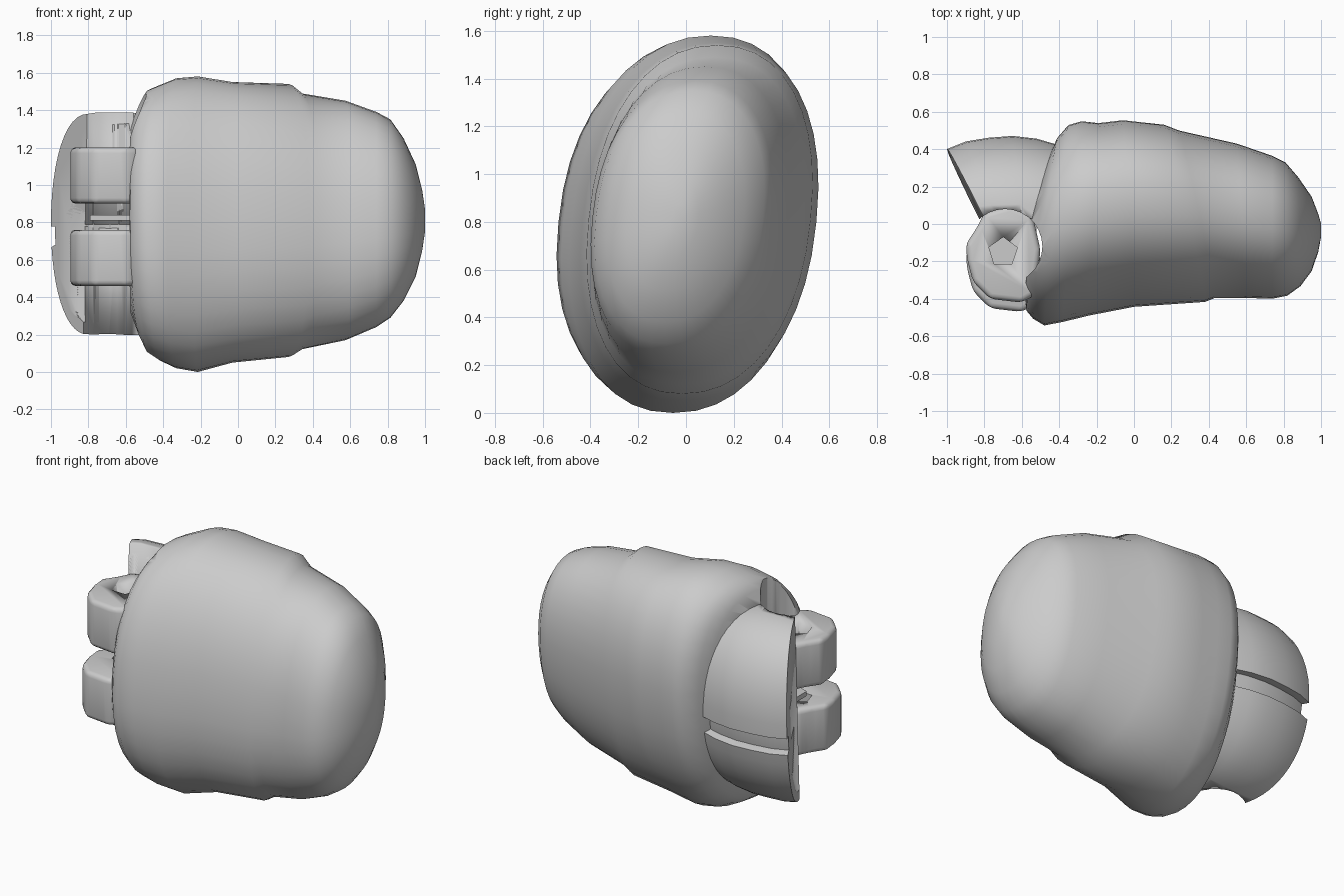
import bpy, bmesh, math

if "Cube" in bpy.data.objects:
    bpy.data.objects.remove(bpy.data.objects["Cube"])

TILT = 0.10
MID_Z = 0.79


def finish(name, bm, angle=35):
    bmesh.ops.recalc_face_normals(bm, faces=bm.faces)
    me = bpy.data.meshes.new(name)
    bm.to_mesh(me)
    bm.free()
    ob = bpy.data.objects.new(name, me)
    bpy.context.collection.objects.link(ob)
    bpy.ops.object.select_all(action='DESELECT')
    ob.select_set(True)
    bpy.context.view_layer.objects.active = ob
    bpy.ops.object.shade_smooth_by_angle(angle=math.radians(angle))
    return ob


def loft(name, rings, angle=35):
    bm = bmesh.new()
    loops = [[bm.verts.new(p) for p in r] for r in rings]
    n = len(loops[0])
    for a, b in zip(loops, loops[1:]):
        for i in range(n):
            j = (i + 1) % n
            bm.faces.new((a[i], a[j], b[j], b[i]))
    bm.faces.new(loops[0])
    bm.faces.new(loops[-1])
    return finish(name, bm, angle)


def prism(name, outline, z0, z1, bevel=0.0):
    bm = bmesh.new()
    f = bm.faces.new([bm.verts.new((x, y, z0)) for x, y in outline])
    r = bmesh.ops.extrude_face_region(bm, geom=[f])
    top = [v for v in r['geom'] if isinstance(v, bmesh.types.BMVert)]
    bmesh.ops.translate(bm, verts=top, vec=(0, 0, z1 - z0))
    # close the base if the extrusion removed it
    if bevel:
        bmesh.ops.recalc_face_normals(bm, faces=bm.faces)
        bmesh.ops.bevel(bm, geom=bm.edges[:], offset=bevel, segments=3,
                        profile=0.5, affect='EDGES', clamp_overlap=True)
    return finish(name, bm)


def circle(x, y, r, n, start=0.0):
    return [(x + r * math.cos(start + math.tau * i / n),
             y + r * math.sin(start + math.tau * i / n)) for i in range(n)]


def cut(target, cutter):
    m = target.modifiers.new("cut", 'BOOLEAN')
    m.operation = 'DIFFERENCE'
    m.object = cutter
    m.solver = 'EXACT'
    cutter.hide_render = True
    cutter.hide_viewport = True


def power(v, e):
    return math.copysign(abs(v) ** e, v)


# Main pod: slanted oval sections (front x, front y, back x, back y, low z, high z)
sections = [
    (-0.58, -0.42, -0.57, 0.12, 0.30, 1.36),
    (-0.575, -0.46, -0.44, 0.38, 0.17, 1.46),
    (-0.54, -0.50, -0.41, 0.45, 0.10, 1.51),
    (-0.48, -0.535, -0.35, 0.52, 0.06, 1.535),
    (-0.38, -0.515, -0.28, 0.54, 0.02, 1.57),
    (-0.24, -0.48, -0.19, 0.53, 0.00, 1.58),
    (0.00, -0.435, -0.06, 0.545, 0.05, 1.55),
    (0.38, -0.41, 0.16, 0.52, 0.08, 1.54),
    (0.43, -0.39, 0.24, 0.49, 0.12, 1.49),
    (0.60, -0.39, 0.55, 0.42, 0.17, 1.45),
    (0.74, -0.395, 0.74, 0.355, 0.24, 1.39),
    (0.82, -0.38, 0.81, 0.32, 0.29, 1.35),
    (0.89, -0.33, 0.88, 0.24, 0.38, 1.25),
    (0.95, -0.25, 0.95, 0.14, 0.51, 1.11),
    (0.985, -0.15, 0.985, 0.05, 0.65, 0.97),
    (1.00, -0.07, 1.00, 0.00, 0.75, 0.87),
]


def oval(s, n=40):
    xf, yf, xb, yb, zl, zh = s
    pts = []
    for i in range(n):
        t = math.tau * i / n
        c, h = power(math.cos(t), 0.9), power(math.sin(t), 0.9)
        z = (zl + zh) / 2 + h * (zh - zl) / 2
        pts.append(((xf + xb) / 2 + c * (xb - xf) / 2,
                    (yf + yb) / 2 + c * (yb - yf) / 2 + TILT * (z - MID_Z), z))
    return pts


pod = loft("main_pod", [oval(s) for s in sections], 50)

# Round recess around the hinge axis
recess = prism("recess_cutter", circle(-0.69, -0.12, 0.20, 28), -0.2, 1.9)
cut(pod, recess)

# Rear shell: half-oval sections (inner x, back x, back y, half height)
shell = [(-0.80, -1.00, 0.40, 0.59), (-0.74, -0.90, 0.44, 0.60),
         (-0.66, -0.78, 0.46, 0.60), (-0.60, -0.65, 0.47, 0.60),
         (-0.50, -0.52, 0.455, 0.59), (-0.40, -0.40, 0.42, 0.57)]


def shell_part(name, a0, a1, scale=1.0, n=12):
    rings = []
    for xi, xb, yb, h in shell:
        pts = [(xi, 0.0, MID_Z)]
        for i in range(n + 1):
            t = math.radians(a0 + (a1 - a0) * i / n)
            c = power(math.cos(t), 0.9) * scale
            z = MID_Z + h * power(math.sin(t), 0.95) * scale
            pts.append((xi + c * (xb - xi), c * yb + 0.05 * (z - MID_Z), z))
        rings.append(pts)
    cut(loft(name, rings), recess)


shell_part("rear_shell_upper", -1, 90)
shell_part("rear_shell_lower", -11, -90)
shell_part("rear_shell_core", -88, 88, 0.9)

# Two hinge knuckles with five-sided pin holes
outline = [(-0.80, 0.06), (-0.84, -0.02), (-0.90, -0.11), (-0.89, -0.20),
           (-0.86, -0.31), (-0.77, -0.40), (-0.60, -0.42), (-0.53, -0.38),
           (-0.50, -0.14), (-0.54, 0.04), (-0.66, 0.10)]
for name, z0, z1, dy in (("upper_knuckle", 0.90, 1.20, 0.0),
                         ("lower_knuckle", 0.46, 0.76, -0.05)):
    k = prism(name, [(x, y + dy) for x, y in outline], z0, z1, 0.03)
    pin = prism(name + "_pin_cutter", circle(-0.70, -0.15, 0.08, 5, 0.3), z1 - 0.12, z1 + 0.1)
    cut(k, pin)

# Small plate between the knuckles
prism("hinge_plate", [(-0.79, 0.05), (-0.79, -0.1), (-0.52, -0.2), (-0.52, 0.05)], 0.81, 0.84)
